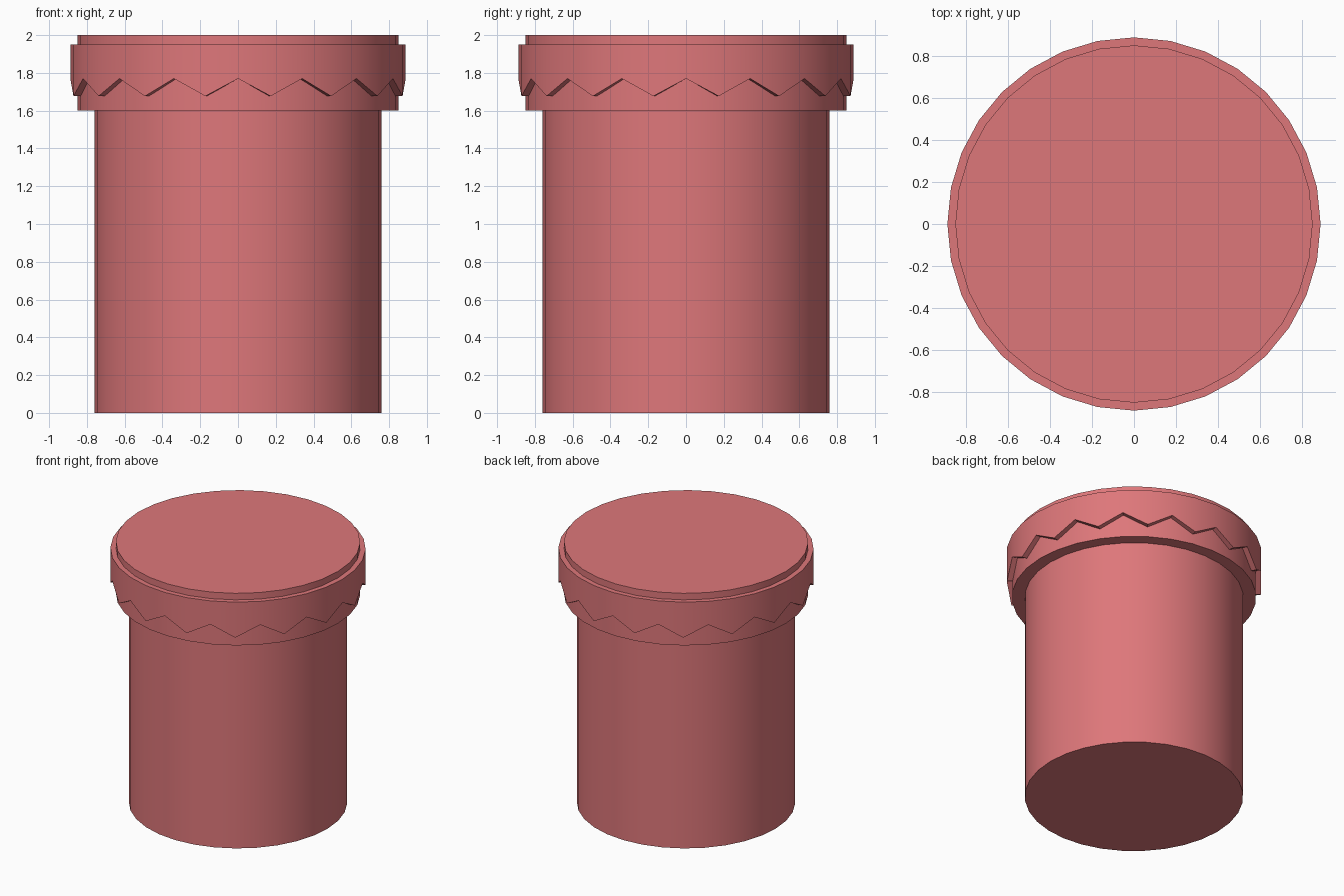
import bpy, bmesh, math

if "Cube" in bpy.data.objects:
    bpy.data.objects.remove(bpy.data.objects["Cube"])

SIDES = 32

red = bpy.data.materials.new("dusty red")
red.diffuse_color = (0.73, 0.185, 0.195, 1)
red.use_nodes = True
red.node_tree.nodes["Principled BSDF"].inputs["Base Color"].default_value = red.diffuse_color


def finish(obj, name):
    obj.name = name
    obj.data.materials.append(red)
    bpy.ops.object.select_all(action='DESELECT')
    obj.select_set(True)
    bpy.context.view_layer.objects.active = obj
    bpy.ops.object.shade_smooth_by_angle(angle=math.radians(30))


def cylinder(name, radius, z0, z1):
    # vertices lie on the x and y axes
    bpy.ops.mesh.primitive_cylinder_add(vertices=SIDES, radius=radius, depth=z1 - z0,
                                        location=(0, 0, (z0 + z1) / 2))
    finish(bpy.context.object, name)


# Main column and the collar at its top
cylinder("body", 0.76, 0.0, 1.61)
cylinder("collar", 0.85, 1.6, 2.0)

# Raised band around the collar with a zigzag lower edge
bm = bmesh.new()
loops = []
for i in range(SIDES):
    a = 2 * math.pi * i / SIDES
    low = 1.77 if i % 2 == 0 else 1.677
    section = [(0.888, low), (0.888, 1.95), (0.84, 1.95), (0.84, low)]
    loops.append([bm.verts.new((r * math.cos(a), r * math.sin(a), z)) for r, z in section])
for i in range(SIDES):
    p, q = loops[i], loops[(i + 1) % SIDES]
    for k in range(4):
        n = (k + 1) % 4
        bm.faces.new((p[k], q[k], q[n], p[n]))
bmesh.ops.recalc_face_normals(bm, faces=bm.faces)
mesh = bpy.data.meshes.new("zigzag_band")
bm.to_mesh(mesh)
bm.free()
band = bpy.data.objects.new("zigzag_band", mesh)
bpy.context.collection.objects.link(band)
finish(band, "zigzag_band")
